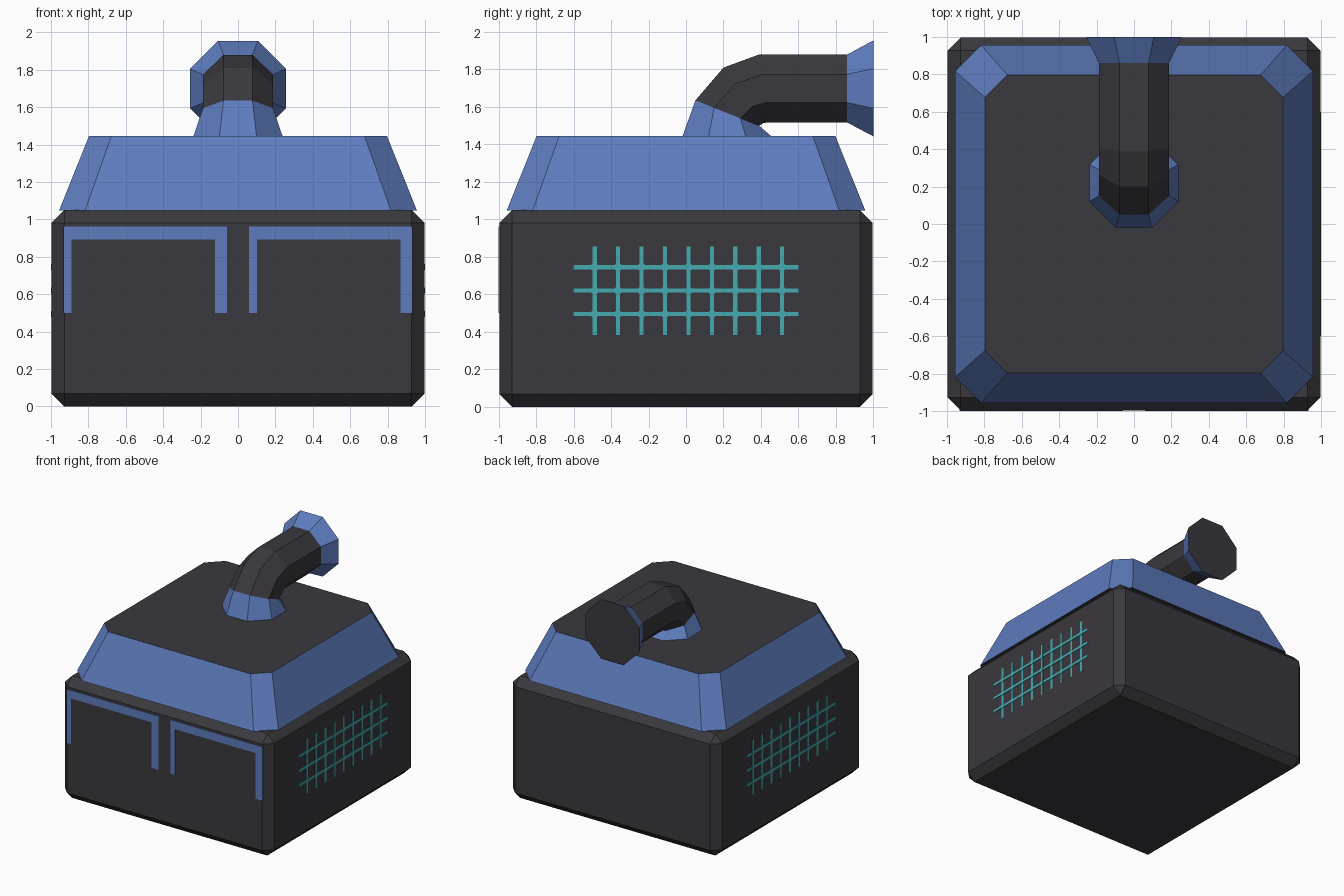
import bpy, bmesh, math
from mathutils import Vector

if "Cube" in bpy.data.objects:
    bpy.data.objects.remove(bpy.data.objects["Cube"])


def material(name, rgb):
    m = bpy.data.materials.new(name)
    m.diffuse_color = (*rgb, 1)
    m.use_nodes = True
    m.node_tree.nodes["Principled BSDF"].inputs["Base Color"].default_value = m.diffuse_color
    return m


DARK = material("charcoal", (0.042, 0.040, 0.047))
BLUE = material("steel blue", (0.112, 0.202, 0.515))
TEAL = material("teal", (0.058, 0.410, 0.440))


def finish(name, bm, mats):
    bmesh.ops.recalc_face_normals(bm, faces=bm.faces)
    me = bpy.data.meshes.new(name)
    bm.to_mesh(me)
    bm.free()
    for m in mats:
        me.materials.append(m)
    ob = bpy.data.objects.new(name, me)
    bpy.context.collection.objects.link(ob)
    return ob


def add_box(bm, lo, hi):
    lo, hi = Vector(lo), Vector(hi)
    verts = bmesh.ops.create_cube(bm, size=1)["verts"]
    for v in verts:
        v.co = (lo + hi) / 2 + Vector(a * b for a, b in zip(v.co, hi - lo))


def loft(name, rings, band_mats, mats):
    """Skin rings of points; end caps use material 0."""
    bm = bmesh.new()
    loops = [[bm.verts.new(p) for p in r] for r in rings]
    n = len(loops[0])
    for a, b, mat in zip(loops, loops[1:], band_mats):
        for i in range(n):
            j = (i + 1) % n
            bm.faces.new((a[i], a[j], b[j], b[i])).material_index = mat
    bm.faces.new(loops[0])
    bm.faces.new(loops[-1])
    return finish(name, bm, mats)


# Chamfered body
bm = bmesh.new()
add_box(bm, (-0.996, -0.996, 0), (0.996, 0.996, 1.05))
bmesh.ops.bevel(bm, geom=bm.edges[:], offset=0.068, segments=1,
                affect='EDGES', profile=0.5)
finish("body", bm, [DARK])


# Sloped hood with cut corners and dark top
def cut_square(r, c, z):
    quarter = [(r, -c), (r, c), (c, r), (-c, r)]
    return [(x, y, z) for x, y in quarter + [(-x, -y) for x, y in quarter]]


loft("hood", [cut_square(0.957, 0.818, 1.047), cut_square(0.797, 0.677, 1.445)],
     [1], [DARK, BLUE])


# Octagonal exhaust pipe: each ring is outer (y, z), inner (y, z), half width
def octagon(outer, inner, half):
    o, i = Vector((0, *outer)), Vector((0, *inner))
    mid, up, side = (o + i) / 2, (o - i) / 2, Vector((half, 0, 0))
    k = 1 / math.cos(math.pi / 8)
    angles = [math.pi / 8 + n * math.pi / 4 for n in range(8)]
    return [mid + k * (math.cos(a) * up + math.sin(a) * side) for a in angles]


pipe = [((-0.02, 1.44), (0.46, 1.44), 0.24),
        ((0.05, 1.635), (0.39, 1.50), 0.187),
        ((0.20, 1.81), (0.415, 1.515), 0.187),
        ((0.39, 1.88), (0.44, 1.517), 0.187),
        ((0.86, 1.88), (0.86, 1.517), 0.187),
        ((1.00, 1.955), (1.00, 1.443), 0.256)]
loft("exhaust_pipe", [octagon(*r) for r in pipe], [1, 0, 0, 0, 1], [DARK, BLUE])

# Two inverted-U trims on the front
for name, x in (("left_front_trim", -0.932), ("right_front_trim", 0.058)):
    bm = bmesh.new()
    for x0, x1, z0, z1 in ((0, 0.874, 0.892, 0.962), (0, 0.043, 0.5, 0.892),
                           (0.81, 0.874, 0.5, 0.892)):
        add_box(bm, (x + x0, -1.0, z0), (x + x1, -0.992, z1))
    finish(name, bm, [BLUE])

# Vent grilles on both sides
rows = [0.495, 0.62, 0.745]
cols = [-0.487 + 0.125 * i for i in range(9)]
for name, s in (("right_grille", 1), ("left_grille", -1)):
    bm = bmesh.new()

    def bar(y, z, hy, hz, out):
        xs = sorted((s * 0.992, s * out))
        add_box(bm, (xs[0], y - hy, z - hz), (xs[1], y + hy, z + hz))

    for z in rows:
        bar(0, z, 0.6, 0.011, 1.0)
    for y in cols:
        bar(y, 0.62, 0.011, 0.236, 0.998)
        for z in rows:
            bar(y, z, 0.016, 0.016, 1.001)
    finish(name, bm, [TEAL])
